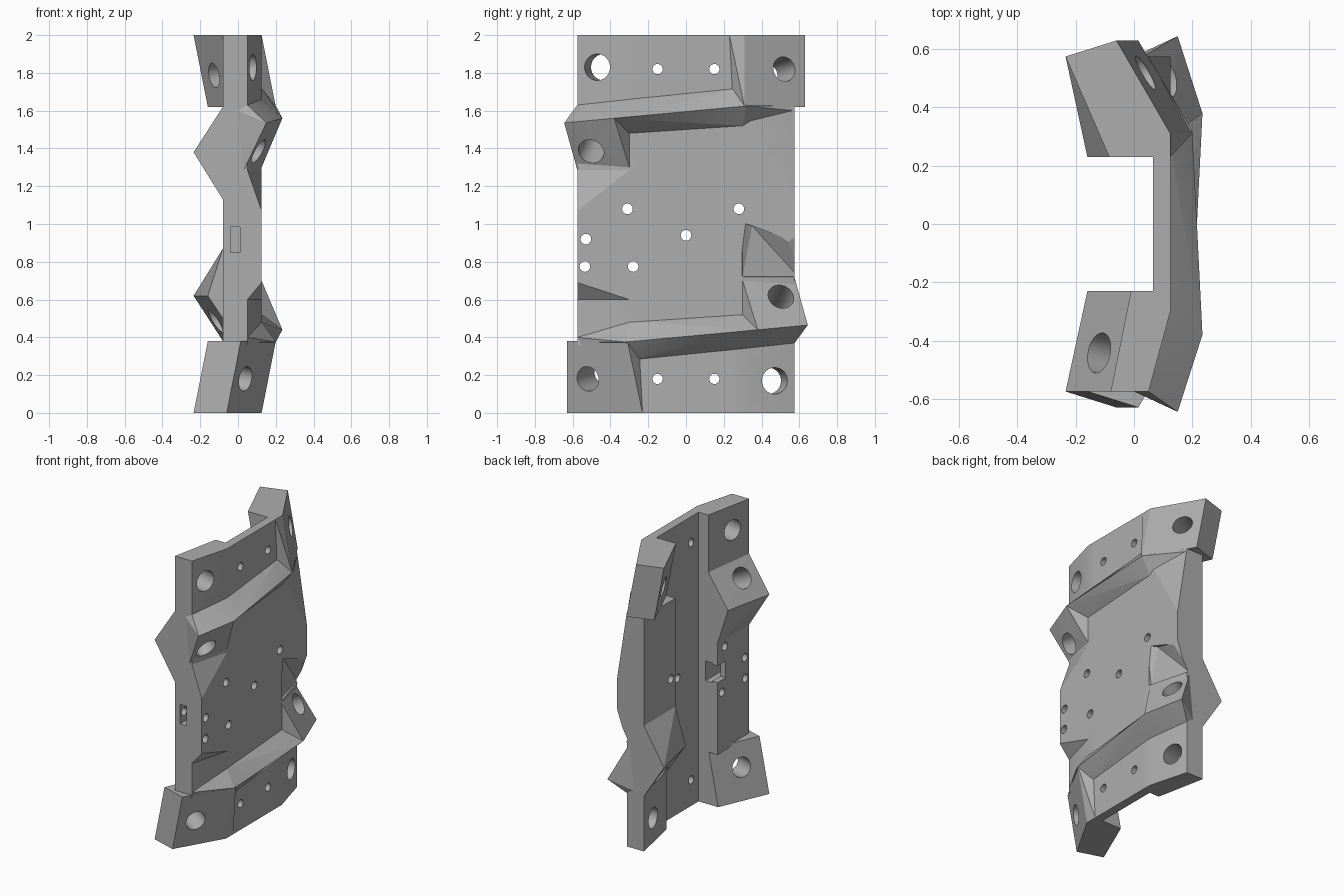
import bpy, bmesh
from mathutils import Vector

cube = bpy.data.objects.get("Cube")
if cube:
    bpy.data.objects.remove(cube, do_unlink=True)

metal = bpy.data.materials.new("plain_grey")
metal.use_nodes = True
metal.diffuse_color = (0.42, 0.42, 0.42, 1)
metal.node_tree.nodes["Principled BSDF"].inputs["Base Color"].default_value = (0.42, 0.42, 0.42, 1)


def to_object(bm, name):
    bmesh.ops.recalc_face_normals(bm, faces=bm.faces[:])
    mesh = bpy.data.meshes.new(name)
    bm.to_mesh(mesh)
    bm.free()
    mesh.materials.append(metal)
    ob = bpy.data.objects.new(name, mesh)
    bpy.context.collection.objects.link(ob)
    return ob


def turn(p, flip):
    """Half turn about the x axis through mid height."""
    return (p[0], -p[1], 2 - p[2]) if flip else p


def hull(name, pts, flip=False):
    bm = bmesh.new()
    for p in pts:
        bm.verts.new(turn(p, flip))
    res = bmesh.ops.convex_hull(bm, input=bm.verts[:])
    junk = {v for v in res["geom_interior"] + res["geom_unused"] if isinstance(v, bmesh.types.BMVert)}
    bmesh.ops.delete(bm, geom=list(junk), context='VERTS')
    bmesh.ops.dissolve_limit(bm, angle_limit=0.01, verts=bm.verts[:], edges=bm.edges[:])
    return to_object(bm, name)


def level(profile, z, dx=0):
    return [(x + dx, y, z) for x, y in profile]


def box(name, x0, x1, y0, y1, z0, z1):
    return hull(name, [(x, y, z) for x in (x0, x1) for y in (y0, y1) for z in (z0, z1)])


def drill(name, centre, axis, radius, length, flip=False):
    c = Vector(turn(centre, flip))
    d = Vector(axis)
    if flip:
        d.y, d.z = -d.y, -d.z
    bm = bmesh.new()
    bmesh.ops.create_cone(bm, cap_ends=True, segments=28, radius1=radius, radius2=radius, depth=length)
    bm.transform(d.to_track_quat('Z', 'Y').to_matrix().to_4x4())
    bmesh.ops.translate(bm, verts=bm.verts[:], vec=c)
    return to_object(bm, name)


plate = box("mounting_plate", 0.065, 0.125, -0.3, 0.3, 0, 2)
solids, cutters = [], []

# Flange cross-sections
chamfer = [(0.125, -0.3), (0.05, -0.575), (-0.08, -0.575), (-0.08, -0.23), (0.125, -0.23)]
square = [(0.125, -0.575), (-0.08, -0.575), (-0.08, -0.23), (0.125, -0.23)]
thin = [(0.125, -0.3), (0.05, -0.575), (-0.08, -0.575), (0, -0.29), (-0.01, -0.23), (0.125, -0.23)]
foot = [(-0.235, -0.575), (-0.06, -0.63), (0.125, -0.31), (-0.085, -0.29), (-0.085, -0.23)]

for flip in (False, True):
    start, full = (0.38, 0.86) if flip else (0.6, 0.69)

    def add(name, pts):
        solids.append(hull(name, pts, flip))

    # Side flange: straight middle, chamfered ends
    if not flip:
        add("flange_lower", level(chamfer, 0.36) + level(chamfer, start))
    add("flange_middle", level(chamfer, start) + level(square, full) + level(square, 1.07)
        + level(chamfer, 1.285))
    add("flange_upper", level(thin, 1.28) + level(thin, 2))

    # Tilted end block
    add("end_block", level(foot, 0) + level(foot, 0.38, 0.075)
        + [(0.125, -0.23, 0), (0.1, -0.23, 0.38), (0.125, -0.295, 0.3)])

    # Outward lug with its drilled face
    add("front_lug", [(0.15, -0.645, 1.535), (0.235, -0.38, 1.56), (0.05, -0.575, 1.63),
                      (0.125, -0.3, 1.66), (0.125, -0.3, 1.3), (0.03, -0.575, 1.285),
                      (0, -0.575, 1.6), (0.07, -0.3, 1.5)])

    # Wedge lug on the back
    add("back_lug", [(x, -0.575, z) for x, z in ((-0.08, 1.13), (-0.235, 1.38), (-0.08, 1.62),
                                                 (0.02, 1.62), (0.02, 1.13))]
        + [(x, y, z) for y in (-0.29, -0.23)
           for x, z in ((-0.08, 1.13), (-0.16, 1.38), (0, 1.62), (0.08, 1.62), (0.08, 1.13))])

    # Ridge across the panel, running into the opposite end block
    add("cross_ridge", [(0.235, -0.38, 1.56), (0.2, 0.32, 1.625), (0.125, -0.3, 1.66),
                        (0.125, 0.295, 1.72), (0.125, -0.3, 1.48), (0.125, 0.3, 1.52),
                        (0.08, -0.29, 1.55), (0.08, 0.29, 1.6)])
    add("ridge_end", [(0.2, 0.32, 1.625), (0.043, 0.575, 1.625), (0.125, 0.3, 1.52),
                      (0.05, 0.575, 1.6), (0.07, 0.3, 1.65), (0.0, 0.575, 1.65)])

    # Large bolt holes
    for centre, axis, radius in (((0.04, -0.52, 0.18), (0.855, -0.49, -0.17), 0.066),
                                 ((0.08, -0.47, 1.83), (0.964, -0.263, 0), 0.07),
                                 ((0.1, -0.5, 1.39), (0.84, -0.22, -0.47), 0.07)):
        cutters.append(drill("bolt_hole_cutter", centre, axis, radius, 0.9, flip))

    # Small screw holes at each end
    for y in (-0.15, 0.15):
        cutters.append(drill("screw_hole_cutter", (0, y, 1.82), (1, 0, 0), 0.027, 0.8, flip))

# Small holes in the middle of the panel
for y, z in ((-0.31, 1.08), (0.28, 1.08), (0, 0.94), (-0.53, 0.92), (-0.535, 0.775), (-0.28, 0.775)):
    cutters.append(drill("panel_hole_cutter", (0, y, z), (1, 0, 0), 0.028, 0.8))

# Side slot, its notch on the back, and the shallow panel recess
cutters.append(box("slot_cutter", -0.04, 0.01, -0.7, -0.2, 0.85, 0.985))
cutters.append(box("notch_cutter", -0.15, 0.0, -0.32, -0.2, 0.86, 0.975))
cutters.append(hull("recess_cutter", [(0.14, 0.295, 1.01), (0.14, 0.295, 0.725), (0.14, 0.59, 0.9),
                                      (0.14, 0.59, 0.725), (0.1, 0.35, 0.99), (0.11, 0.3, 0.725),
                                      (0.04, 0.59, 0.725)]))

# Fuse the solids, then cut the openings
bpy.context.view_layer.objects.active = plate
for group, operation in ((solids, 'UNION'), (cutters, 'DIFFERENCE')):
    for ob in group:
        mod = plate.modifiers.new(ob.name, 'BOOLEAN')
        mod.operation = operation
        mod.solver = 'EXACT'
        mod.object = ob
        bpy.ops.object.modifier_apply(modifier=mod.name)
        bpy.data.objects.remove(ob, do_unlink=True)

for ob in bpy.context.selected_objects:
    ob.select_set(False)
plate.select_set(True)
bpy.ops.object.shade_smooth_by_angle(angle=0.3)
